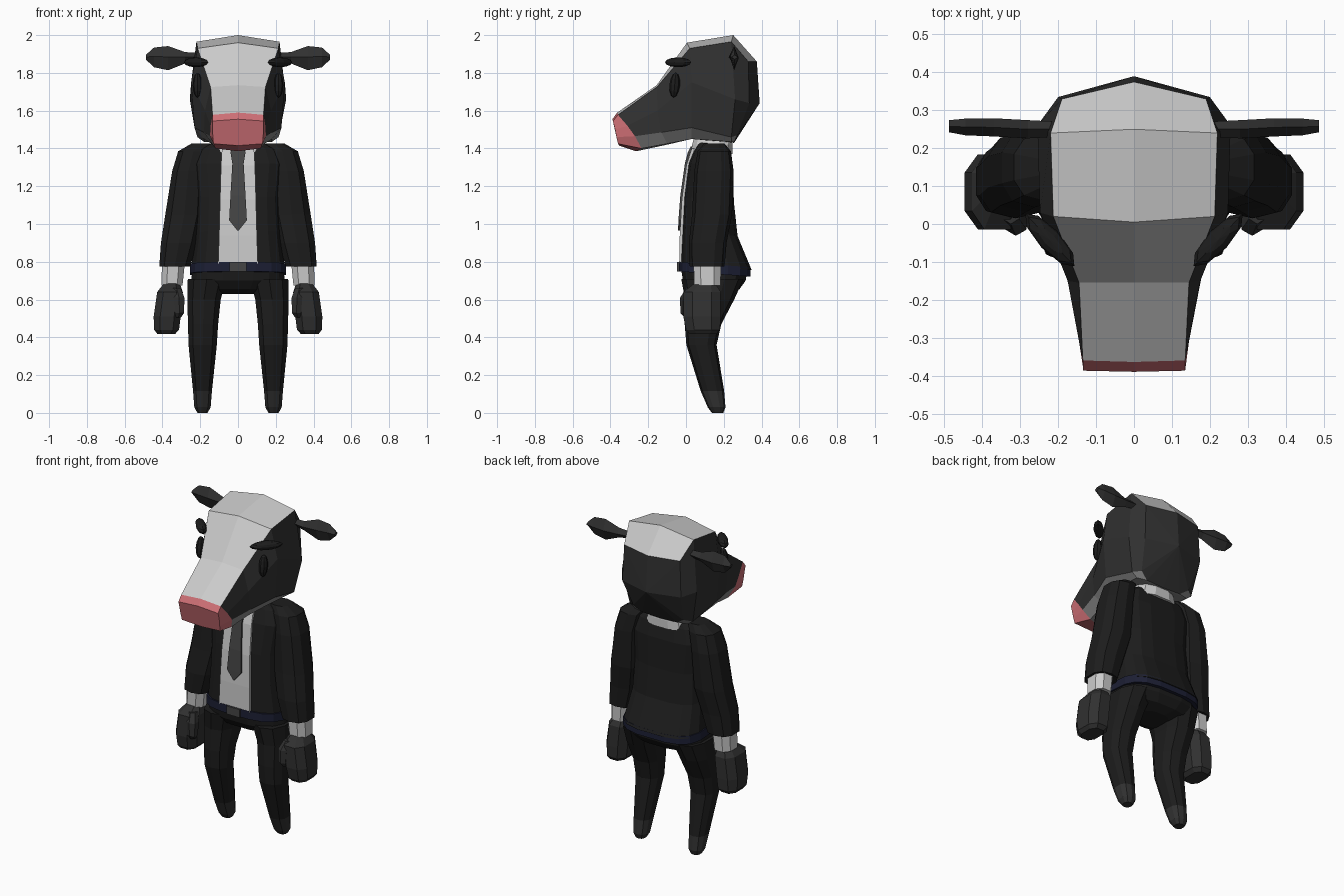
import bpy, bmesh, math
from mathutils import Matrix


def material(name, r, g, b):
    m = bpy.data.materials.new(name)
    m.diffuse_color = (r, g, b, 1)
    return m


BLACK = material("black_cloth", .012, .012, .012)
HIDE = material("dark_hide", .03, .03, .03)
WHITE = material("white", .62, .62, .62)
GREY = material("jaw_grey", .25, .25, .25)
PINK = material("pink", .62, .16, .18)
NAVY = material("navy", .012, .014, .035)
TIE = material("tie_grey", .06, .06, .06)


def finish(name, bm, mats):
    bmesh.ops.recalc_face_normals(bm, faces=bm.faces[:])
    me = bpy.data.meshes.new(name)
    bm.to_mesh(me)
    bm.free()
    for m in mats:
        me.materials.append(m)
    ob = bpy.data.objects.new(name, me)
    bpy.context.collection.objects.link(ob)
    return ob


def skin(name, rings, mats, pick=lambda i, j: 0, end=None):
    """Join closed rings of points into a capped surface."""
    bm = bmesh.new()
    vs = [[bm.verts.new(p) for p in r] for r in rings]
    n = len(vs[0])
    for i in range(len(vs) - 1):
        for j in range(n):
            k = (j + 1) % n
            f = bm.faces.new((vs[i][j], vs[i][k], vs[i + 1][k], vs[i + 1][j]))
            f.material_index = pick(i, j)
    bm.faces.new(vs[0]).material_index = pick(0, 0)
    if end:
        tip = bm.verts.new(end)
        for j in range(n):
            bm.faces.new((vs[-1][j], vs[-1][(j + 1) % n], tip))
    else:
        bm.faces.new(vs[-1])
    return finish(name, bm, mats)


def loft(name, secs, mat, n=10, p=.8, tilt=0, side=1):
    """Stack of rounded sections (cx, cy, z, rx, ry)."""
    rings = []
    for cx, cy, z, rx, ry in secs:
        ring = []
        for k in range(n):
            a = 2 * math.pi * (k + .5) / n
            c, s = math.cos(a), math.sin(a)
            x = math.copysign(abs(c) ** p, c) * rx
            y = math.copysign(abs(s) ** p, s) * ry
            ring.append((side * (cx + x), cy + y, z + tilt * y))
        rings.append(ring)
    return skin(name, rings, [mat])


def blob(name, loc, size, rot, mat):
    bm = bmesh.new()
    bmesh.ops.create_uvsphere(bm, u_segments=8, v_segments=6, radius=1)
    bm.transform(Matrix.Translation(loc) @ rot @ Matrix.Diagonal((*size, 1)))
    return finish(name, bm, [mat])


def strip(name, pts, mat, thick=.02):
    """Front panel from (half width, y, z) stations."""
    rings = [[(-w, y, z), (w, y, z), (w, y + thick, z), (-w, y + thick, z)]
             for w, y, z in pts]
    return skin(name, rings, [mat])


# Head: half rings from nose to back, top centre round to bottom centre
half = [
    [(0, -.39, 1.555), (.135, -.387, 1.545), (.135, -.375, 1.5),
     (.133, -.368, 1.46), (.13, -.36, 1.425), (0, -.355, 1.415)],
    [(0, -.364, 1.59), (.135, -.36, 1.578), (.145, -.31, 1.52),
     (.148, -.27, 1.465), (.12, -.235, 1.40), (0, -.265, 1.385)],
    [(0, -.155, 1.735), (.145, -.155, 1.725), (.175, -.15, 1.6),
     (.18, -.13, 1.485), (.14, -.1, 1.425), (0, -.1, 1.42)],
    [(0, .005, 1.96), (.213, .02, 1.93), (.248, .03, 1.75),
     (.23, .03, 1.51), (.18, .03, 1.45), (0, .03, 1.45)],
    [(0, .25, 2.0), (.22, .24, 1.965), (.255, .26, 1.66),
     (.215, .24, 1.46), (.18, .24, 1.435), (0, .25, 1.43)],
    [(0, .375, 1.86), (.19, .33, 1.86), (.2, .335, 1.64),
     (.17, .27, 1.47), (.12, .255, 1.435), (0, .255, 1.43)],
]
rings = [h + [(-x, y, z) for x, y, z in h[-2:0:-1]] for h in half]


def head_colour(i, j):
    return 3 if i == 0 else (1, 0, 0, 2, 2)[min(j, 9 - j)]


skin("head", rings, [HIDE, WHITE, GREY, PINK], head_colour, (0, .39, 1.64))

# Torso, collar, shirt, tie
loft("jacket", [(0, .16, .775, .25, .19), (0, .127, .95, .228, .148),
                (0, .122, 1.13, .22, .133), (0, .132, 1.31, .24, .118),
                (0, .138, 1.39, .21, .092), (0, .138, 1.425, .14, .075)],
     BLACK, 16, .62, -.1)
loft("collar", [(0, .135, 1.37, .15, .115), (0, .14, 1.42, .135, .11),
                (0, .14, 1.46, .115, .1)], WHITE, 12)
strip("shirt", [(.105, -.036, .79), (.1, -.033, .94), (.095, -.022, 1.13),
                (.09, .002, 1.31), (.085, .03, 1.4)], WHITE, .03)
strip("tie", [(.003, -.042, .965), (.047, -.04, 1.02), (.04, -.03, 1.15),
              (.03, -.006, 1.32), (.04, .01, 1.38), (.03, .025, 1.41)], TIE)

# Belt, buckle, hips
loft("belt", [(0, .152, .735, .256, .192), (0, .152, .785, .256, .192)],
     NAVY, 16, .62, -.07)
strip("buckle", [(.045, -.048, .748), (.045, -.048, .798)], TIE)
loft("hips", [(0, .15, .77, .245, .18), (0, .15, .70, .25, .168),
              (0, .15, .655, .2, .135), (0, .15, .63, .09, .08)],
     BLACK, 16, .7)

for s, tag in ((1, "right"), (-1, "left")):
    # Legs and hooves
    loft(tag + "_leg", [(.165, .14, .71, .105, .165), (.18, .125, .60, .092, .13),
                        (.185, .09, .47, .083, .097), (.187, .082, .36, .078, .08),
                        (.188, .14, .115, .052, .062)], BLACK, 10, .8, 0, s)
    loft(tag + "_hoof", [(.188, .14, .115, .052, .062), (.188, .162, .03, .045, .047),
                         (.188, .167, 0, .028, .03)], HIDE, 10, .8, 0, s)
    # Arms, cuffs, hands
    loft(tag + "_sleeve", [(.19, .15, 1.425, .06, .055), (.235, .15, 1.385, .085, .088),
                           (.262, .148, 1.28, .09, .104), (.284, .138, 1.05, .105, .106),
                           (.312, .115, .90, .1, .1), (.335, .112, .775, .085, .092)],
         BLACK, 10, .8, 0, s)
    loft(tag + "_cuff", [(.35, .113, .675, .06, .074), (.342, .113, .79, .064, .078)],
         WHITE, 8, .8, 0, s)
    loft(tag + "_hand", [(.35, .1, .685, .045, .06), (.36, .085, .64, .072, .105),
                         (.375, .085, .51, .076, .105), (.378, .09, .44, .07, .095),
                         (.38, .09, .418, .05, .075)], HIDE, 8, .75, 0, s)
    loft(tag + "_thumb", [(.325, .03, .66, .025, .03), (.312, .005, .61, .032, .036),
                          (.31, 0, .53, .028, .03), (.315, .01, .505, .015, .018)],
         HIDE, 6, .9, 0, s)
    # Ears: diamond sections along x (x, y, z, half depth, half height)
    ear = [(.2, .25, 1.885, .02, .02), (.28, .25, 1.88, .024, .03),
           (.37, .255, 1.878, .024, .064), (.445, .256, 1.882, .022, .052),
           (.488, .258, 1.883, .016, .012)]
    skin(tag + "_ear", [[(s * x, y - d, z + .1 * h), (s * x, y, z + h),
                         (s * x, y + d, z), (s * x, y, z - h)]
                        for x, y, z, d, h in ear], [HIDE])
    # Brows and eyes
    blob(tag + "_brow", (s * .222, -.042, 1.856), (.095, .03, .026),
         Matrix.Rotation(s * math.radians(47), 4, 'Z'), BLACK)
    blob(tag + "_eye", (s * .215, -.06, 1.735), (.025, .028, .066),
         Matrix.Rotation(math.radians(-5), 4, 'X'), BLACK)
